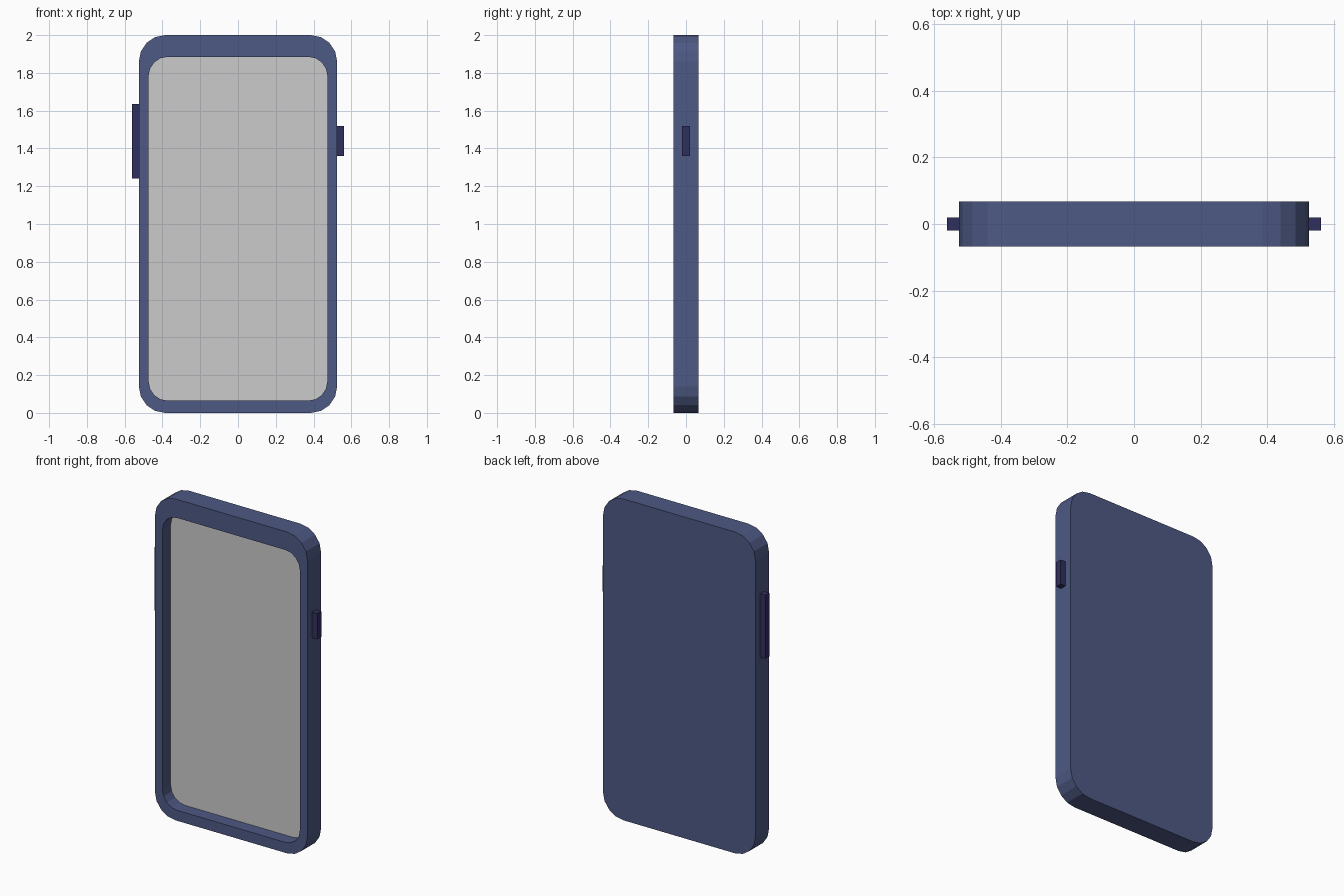
import bpy, bmesh
from math import sin, cos, pi

if "Cube" in bpy.data.objects:
    bpy.data.objects.remove(bpy.data.objects["Cube"])


def material(name, rgb):
    m = bpy.data.materials.new(name)
    m.diffuse_color = (*rgb, 1)
    m.use_nodes = True
    m.node_tree.nodes["Principled BSDF"].inputs["Base Color"].default_value = m.diffuse_color
    return m


def outline(x, z0, z1, r, segs=4):
    """Rounded rectangle in the xz plane, counter-clockwise from the right side."""
    centres = [(x - r, z1 - r), (r - x, z1 - r), (r - x, z0 + r), (x - r, z0 + r)]
    return [(cx + r * cos(a), cz + r * sin(a))
            for q, (cx, cz) in enumerate(centres)
            for a in [(q + i / segs) * pi / 2 for i in range(segs + 1)]]


def loft(name, rings, mat=None):
    """Skin a list of (outline, y) rings and cap both ends."""
    bm = bmesh.new()
    loops = [[bm.verts.new((x, y, z)) for x, z in pts] for pts, y in rings]
    for a, b in zip(loops, loops[1:]):
        n = len(a)
        for i in range(n):
            j = (i + 1) % n
            bm.faces.new((a[i], a[j], b[j], b[i]))
    bm.faces.new(loops[0])
    bm.faces.new(loops[-1])
    bmesh.ops.recalc_face_normals(bm, faces=bm.faces)
    me = bpy.data.meshes.new(name)
    bm.to_mesh(me)
    bm.free()
    ob = bpy.data.objects.new(name, me)
    bpy.context.collection.objects.link(ob)
    if mat:
        me.materials.append(mat)
    return ob


navy = material("case_navy", (0.075, 0.10, 0.23))
dark = material("button_dark", (0.03, 0.028, 0.11))

# Case: solid back, outer wall, front rim and recessed opening
outer = outline(0.525, 0, 2, 0.14)
opening = outline(0.473, 0.065, 1.885, 0.1)
loft("phone_case", [(outer, 0.067), (outer, -0.067), (opening, -0.067), (opening, 0.015)], navy)

# Screen panel at the bottom of the recess, edges tucked into the case
loft("screen", [(outline(0.476, 0.062, 1.888, 0.1), 0.03),
                (outline(0.476, 0.062, 1.888, 0.1), 0.013)])

# Side buttons, set slightly into the case wall
for name, side, z0, z1 in (("volume_button", -1, 1.24, 1.635), ("power_button", 1, 1.36, 1.52)):
    x0, x1 = side * 0.515, side * 0.56
    rect = [(x0, z0), (x1, z0), (x1, z1), (x0, z1)]
    loft(name, [(rect, -0.02), (rect, 0.02)], dark)
